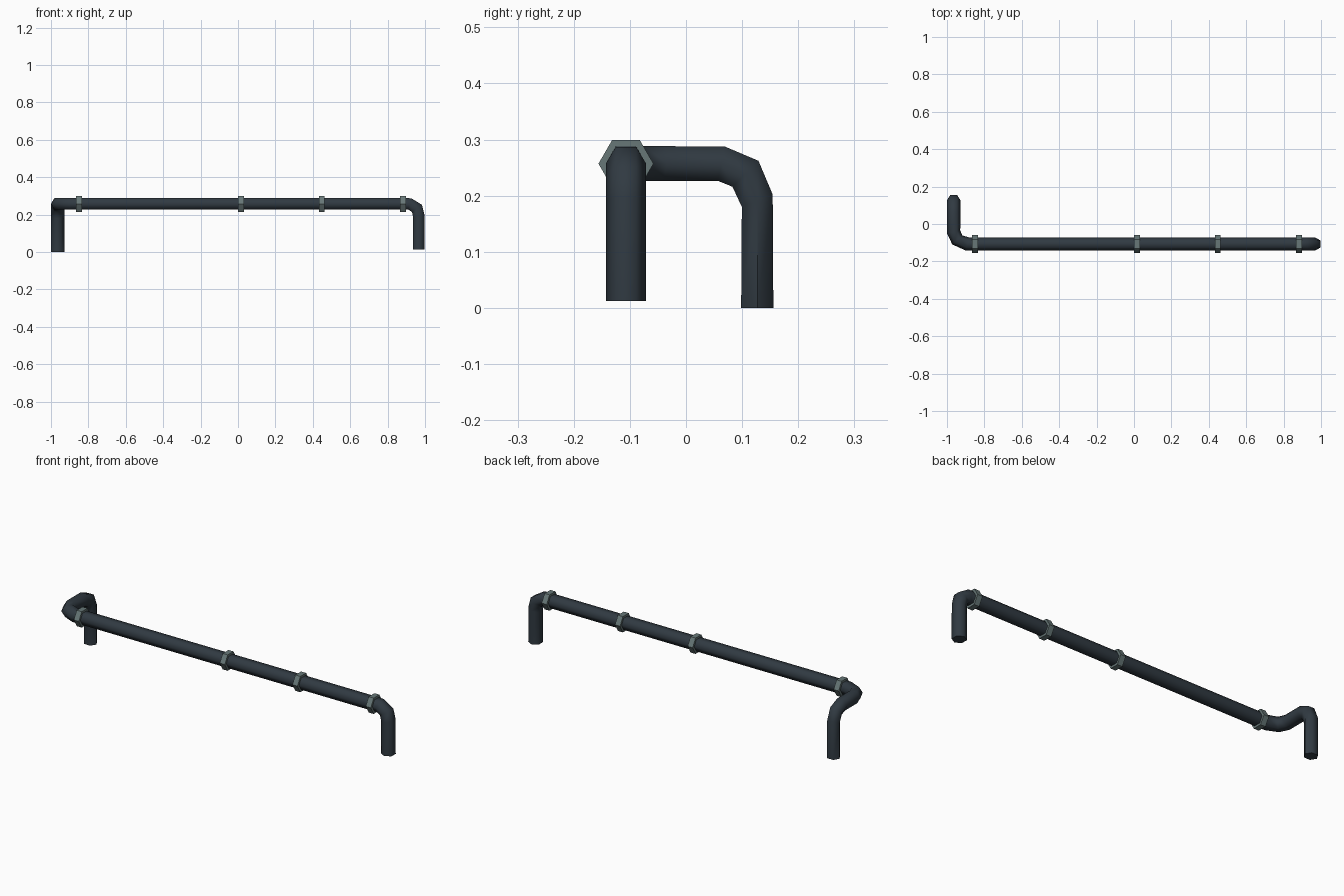
import bpy, bmesh, math
from mathutils import Vector

if "Cube" in bpy.data.objects:
    bpy.data.objects.remove(bpy.data.objects["Cube"])


def material(name, rgb):
    m = bpy.data.materials.new(name)
    m.diffuse_color = (*rgb, 1)
    m.use_nodes = True
    m.node_tree.nodes["Principled BSDF"].inputs["Base Color"].default_value = m.diffuse_color
    return m


dark_steel = material("dark steel", (0.030, 0.042, 0.054))
grey_green = material("grey green metal", (0.135, 0.185, 0.185))


def hex_sweep(name, rings, mat, smooth):
    """Sweep a hexagon; each ring is (centre, corner axis, flat axis, radius, flat scale)."""
    bm = bmesh.new()
    loops = []
    for c, side, up, r, k in rings:
        c, side, up = Vector(c), Vector(side).normalized(), Vector(up).normalized()
        loops.append([bm.verts.new(c + side * r * math.cos(a) + up * r * k * math.sin(a))
                      for a in (i * math.pi / 3 for i in range(6))])
    for a, b in zip(loops, loops[1:]):
        for i in range(6):
            j = (i + 1) % 6
            bm.faces.new((a[i], a[j], b[j], b[i]))
    bm.faces.new(loops[0][::-1])
    bm.faces.new(loops[-1])
    bmesh.ops.recalc_face_normals(bm, faces=bm.faces)
    me = bpy.data.meshes.new(name)
    bm.to_mesh(me)
    bm.free()
    me.materials.append(mat)
    if smooth:
        me.polygons.foreach_set("use_smooth", [True] * len(me.polygons))
        me.set_sharp_from_angle(angle=math.radians(65))
    ob = bpy.data.objects.new(name, me)
    bpy.context.collection.objects.link(ob)
    return ob


Y, Z, R = -0.107, 0.257, 0.036
XL, XR, YB = -0.964, 0.967, 0.127

# one continuous pipe: rear-left leg, two elbows, long run, right elbow and leg
pipe = [
    ((XL, YB, 0.0), (1, 0, 0), (0, 1, 0), R, 0.92),
    ((XL, YB, 0.191), (1, 0, 0), (0, 1, 0.4), R, 0.95),
    ((XL, 0.106, 0.239), (1, 0, 0), (0, 1, 1), R, 1.05),
    ((XL, 0.063, Z), (1, 0, 0), (0, 0.2, 1), R, 1),
    ((XL, -0.043, Z), (1, 0.25, 0), (0, 0, 1), R, 1),
    ((-0.945, -0.085, Z), (1, 0.9, 0), (0, 0, 1), R, 1),
    ((-0.89, Y, Z), (0.35, 1, 0), (0, 0, 1), R, 1),
    ((-0.85, Y, Z), (0, 1, 0), (0, 0, 1), R, 1),
    ((0.882, Y, Z), (0, 1, 0), (0, 0, 1), R, 1),
    ((0.918, Y, Z), (0, 1, 0), (0.3, 0, 1), R, 1),
    ((0.957, Y, 0.233), (0, 1, 0), (1, 0, 0.7), R, 1.05),
    ((XR, Y, 0.19), (0, 1, 0), (1, 0, 0.25), R, 1),
    ((XR, Y, 0.012), (0, 1, 0), (1, 0, 0), R, 1),
]
hex_sweep("pipe", pipe, dark_steel, True)

# hexagonal collars along the run
for n, x in enumerate((-0.85, 0.016, 0.447, 0.882), 1):
    hex_sweep(f"collar_{n}", [((x + d, Y, Z), (0, 1, 0), (0, 0, 1), 0.049, 1)
                              for d in (-0.015, 0.015)], grey_green, False)
